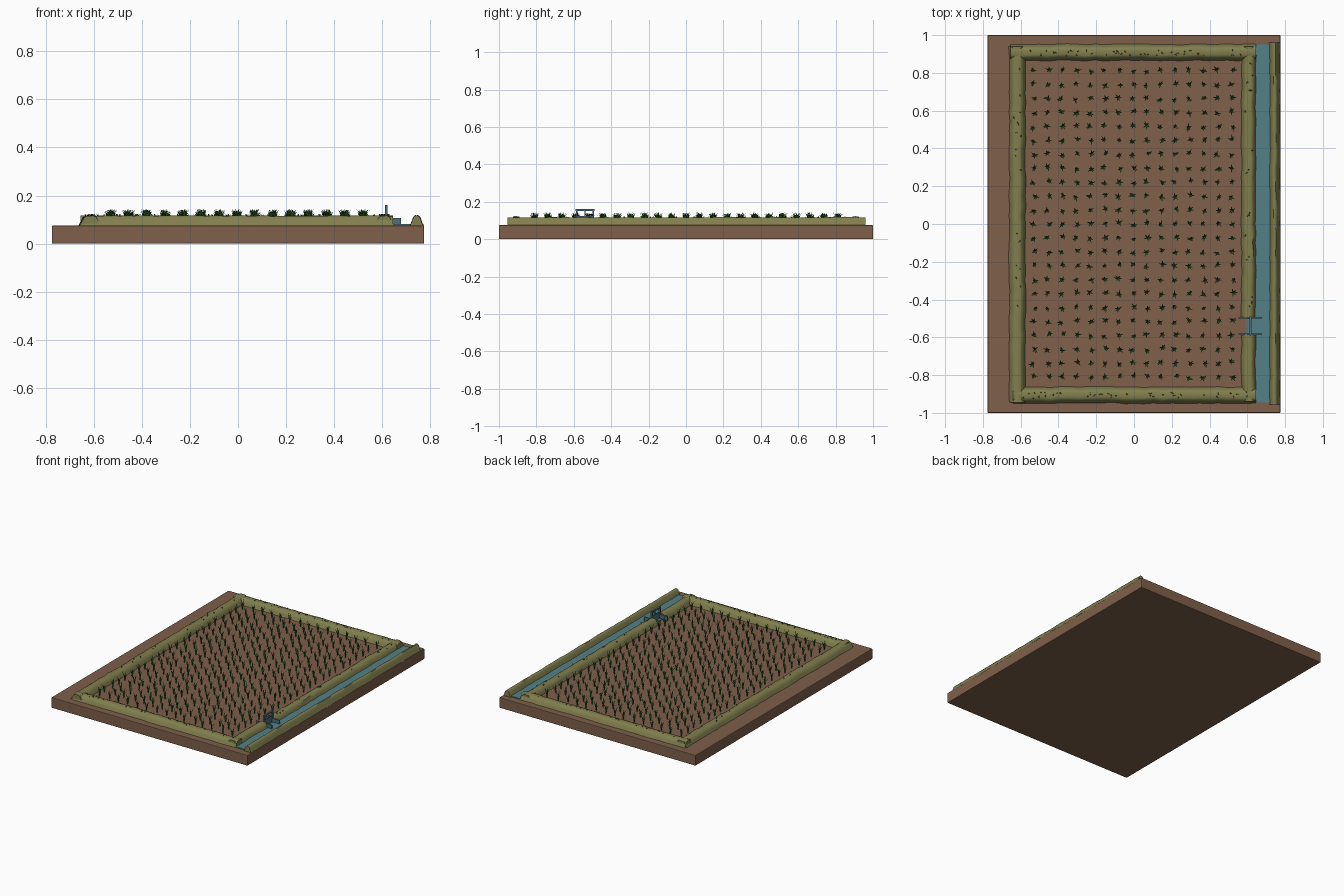
import bpy, bmesh, math, random
from mathutils import Vector

random.seed(4)
if "Cube" in bpy.data.objects:
    bpy.data.objects.remove(bpy.data.objects["Cube"])


def material(name, rgb):
    m = bpy.data.materials.new(name)
    m.use_nodes = True
    m.diffuse_color = (*rgb, 1)
    m.node_tree.nodes["Principled BSDF"].inputs["Base Color"].default_value = (*rgb, 1)
    return m


SOIL = material("brown soil", (0.21, 0.115, 0.07))
BANK = material("olive bank", (0.22, 0.21, 0.075))
WATER = material("teal water", (0.085, 0.22, 0.245))
METAL = material("blue grey metal", (0.075, 0.16, 0.2))
LEAF = material("green leaf", (0.045, 0.16, 0.03))
WEED = material("dark green weed", (0.05, 0.1, 0.025))
GROUND = 0.075


def finish(bm, name, mat, smooth=None):
    bmesh.ops.recalc_face_normals(bm, faces=bm.faces)
    mesh = bpy.data.meshes.new(name)
    bm.to_mesh(mesh)
    bm.free()
    mesh.materials.append(mat)
    ob = bpy.data.objects.new(name, mesh)
    bpy.context.collection.objects.link(ob)
    if smooth:
        bpy.ops.object.select_all(action='DESELECT')
        ob.select_set(True)
        bpy.context.view_layer.objects.active = ob
        bpy.ops.object.shade_smooth_by_angle(angle=math.radians(smooth))
    return ob


def box(name, mat, x, y, z, bevel=0):
    bm = bmesh.new()
    bmesh.ops.create_cube(bm, size=1)
    for v in bm.verts:
        for i, (lo, hi) in enumerate((x, y, z)):
            v.co[i] = lo if v.co[i] < 0 else hi
    ob = finish(bm, name, mat)
    if bevel:
        mod = ob.modifiers.new("edge", 'BEVEL')
        mod.width, mod.segments = bevel, 2
    return ob


# Cross-sections: (fraction of half width, fraction of height)
FLAT = [(-1, 0), (-0.8, 0.45), (-0.58, 0.88), (-0.3, 1), (0.3, 1), (0.58, 0.88), (0.8, 0.45), (1, 0)]
ROUND = [(-1, 0), (-0.75, 0.3), (-0.5, 0.78), (-0.2, 1), (0.2, 1), (0.5, 0.78), (0.75, 0.3), (1, 0)]


def bank(name, start, end, half, height, profile=FLAT, wobble=0.003):
    """Sweep an uneven earth ridge along a straight line."""
    a, b = Vector((*start, GROUND)), Vector((*end, GROUND))
    along = (b - a).normalized()
    side = Vector((-along.y, along.x, 0))
    steps = max(3, round((b - a).length / 0.05))
    bm = bmesh.new()
    rings = []
    for i in range(steps + 1):
        shift = random.uniform(-wobble, wobble)
        ring = []
        for u, h in profile:
            p = a.lerp(b, i / steps) + side * (u * half + shift + random.uniform(-wobble, wobble) * 0.5)
            p.z += h * (height + random.uniform(-wobble, wobble) * 0.6)
            ring.append(bm.verts.new(p))
        rings.append(ring)
    for r, s in zip(rings, rings[1:]):
        for j in range(len(r)):
            k = (j + 1) % len(r)
            bm.faces.new((r[j], r[k], s[k], s[j]))
    bm.faces.new(rings[0])
    bm.faces.new(rings[-1])
    return finish(bm, name, BANK, 50)


def blade(bm, root, angle, reach, height, width):
    """One bent, tapering leaf."""
    out = Vector((math.cos(angle), math.sin(angle), 0))
    side = Vector((-out.y, out.x, 0)) * width / 2
    up = Vector((0, 0, height))
    mid = root + out * reach * 0.4 + up * 0.65
    low = [bm.verts.new(root + side * s * 0.7) for s in (-1, 1)]
    bend = [bm.verts.new(mid + side * s) for s in (1, -1)]
    tip = bm.verts.new(root + out * reach + up)
    bm.faces.new(low + bend)
    bm.faces.new((bend[1], bend[0], tip))


# Ground slab
box("ground_slab", SOIL, (-0.775, 0.775), (-1, 1), (0, GROUND), 0.004)

# Banks around the field, with a gap on the left side for the gate
bank("right_bank", (-0.617, -0.945), (-0.617, 0.94), 0.043, 0.04)
bank("front_bank", (-0.64, -0.906), (0.645, -0.906), 0.043, 0.041)
bank("back_bank", (-0.655, 0.908), (0.645, 0.908), 0.043, 0.041)
bank("left_bank_front", (0.608, -0.94), (0.608, -0.585), 0.039, 0.04)
bank("left_bank_back", (0.608, -0.495), (0.608, 0.94), 0.039, 0.04)
bank("canal_outer_bank", (0.744, -0.955), (0.744, 0.96), 0.028, 0.042, ROUND, 0.002)

# Canal and the inlet through the gap
box("canal_water", WATER, (0.63, 0.725), (-0.945, 0.95), (GROUND, 0.081))
box("inlet_water", WATER, (0.595, 0.635), (-0.58, -0.5), (GROUND, 0.08))

# Sluice gate
for label, y in (("front", -0.584), ("back", -0.496)):
    box("sluice_wall_" + label, METAL, (0.553, 0.678), (y - 0.004, y + 0.004), (GROUND, 0.107))
    box("sluice_post_" + label, METAL, (0.611, 0.623), (y - 0.005, y + 0.005), (GROUND, 0.16))
box("sluice_top_beam", METAL, (0.611, 0.623), (-0.59, -0.49), (0.152, 0.161))
box("sluice_panel", METAL, (0.614, 0.62), (-0.582, -0.498), (GROUND, 0.125))
box("sluice_lift_rod", METAL, (0.615, 0.619), (-0.542, -0.538), (0.12, 0.155))

# Rows of seedlings
bm = bmesh.new()
for col in range(15):
    for row in range(23):
        x = (col - 7) * 0.075 - 0.005 + random.uniform(-0.008, 0.008)
        y = (row - 11) * 0.0737 + random.uniform(-0.008, 0.008)
        turn = random.uniform(0, math.tau)
        for k in range(6):
            blade(bm, Vector((x, y, GROUND)), turn + k * math.tau / 6 + random.uniform(-0.4, 0.4),
                  random.uniform(0.012, 0.025), random.uniform(0.045, 0.07), 0.007)
finish(bm, "seedlings", LEAF)

# Sparse weeds on the bank tops
bm = bmesh.new()
spots = [(random.uniform(-0.6, 0.6), s * 0.907 + random.uniform(-0.014, 0.014))
         for s in (-1, 1) for _ in range(40)]
spots += [(x + random.uniform(-0.02, 0.02), random.uniform(-0.45, 0.85))
          for x in (-0.617, 0.608) for _ in range(18)]
for x, y in spots:
    for k in range(2):
        blade(bm, Vector((x, y, 0.112)), random.uniform(0, math.tau), 0.008, 0.011, 0.005)
finish(bm, "bank_weeds", WEED)
